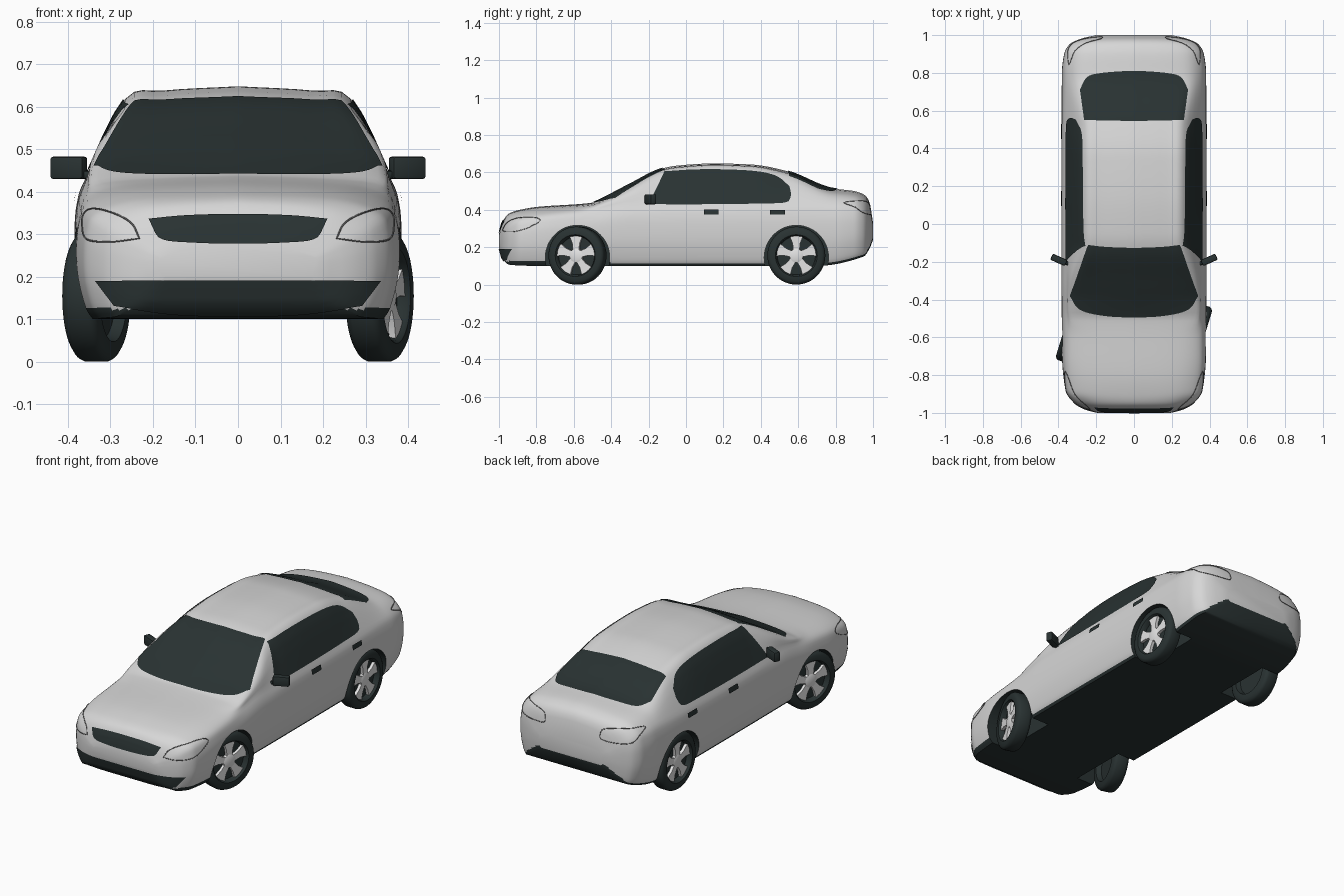
import bpy, bmesh, math
from mathutils import Vector, Matrix
from mathutils.bvhtree import BVHTree

if "Cube" in bpy.data.objects:
    bpy.data.objects.remove(bpy.data.objects["Cube"])


def material(name, color):
    m = bpy.data.materials.new(name)
    m.use_nodes = True
    m.diffuse_color = (*color, 1)
    m.node_tree.nodes["Principled BSDF"].inputs["Base Color"].default_value = (*color, 1)
    return m


PAINT = material("light grey paint", (.68, .68, .68))
DARK = material("dark glass and rubber", (.022, .032, .032))
SEAM = material("seam grey", (.16, .16, .16))
ALLOY = material("pale alloy", (.78, .78, .78))


def finish(name, bm, *mats, smooth=True):
    bmesh.ops.recalc_face_normals(bm, faces=bm.faces)
    mesh = bpy.data.meshes.new(name)
    bm.to_mesh(mesh)
    bm.free()
    ob = bpy.data.objects.new(name, mesh)
    bpy.context.collection.objects.link(ob)
    for m in mats:
        mesh.materials.append(m)
    if smooth:
        smooth_shade(ob)
    return ob


def smooth_shade(ob):
    bpy.ops.object.select_all(action='DESELECT')
    ob.select_set(True)
    bpy.context.view_layer.objects.active = ob
    bpy.ops.object.shade_smooth_by_angle(angle=math.radians(38))


def curve(*pts):
    """Monotone smooth curve through the points."""
    slope = [(b[1] - a[1]) / (b[0] - a[0]) for a, b in zip(pts, pts[1:])]
    tan = [slope[0]]
    for p, q in zip(slope, slope[1:]):
        tan.append(2 * p * q / (p + q) if p * q > 0 else 0)
    tan.append(slope[-1])

    def at(x):
        i = max(k for k in range(len(pts) - 1) if k == 0 or x >= pts[k][0])
        (a, u), (b, v) = pts[i], pts[i + 1]
        h = b - a
        t = min(max((x - a) / h, 0), 1)
        return (u * (1 + 2 * t) * (1 - t) ** 2 + v * t * t * (3 - 2 * t)
                + h * tan[i] * t * (1 - t) ** 2 + h * tan[i + 1] * t * t * (t - 1))
    return at


def spline(pts, n):
    """Catmull-Rom samples through the points."""
    p = [Vector(q) for q in pts]
    p = [p[0] * 2 - p[1]] + p + [p[-1] * 2 - p[-2]]
    out = []
    for a, b, c, d in zip(p, p[1:], p[2:], p[3:]):
        for k in range(n):
            t = k / n
            out.append(b + (c - a) * t / 2 + (a * 2 - b * 5 + c * 4 - d) * t * t / 2
                       + (b * 3 - a - c * 3 + d) * t ** 3 / 2)
    return out + [p[-2]]


# Body curves along the length
top = curve((-1, .27), (-.985, .325), (-.95, .378), (-.9, .397), (-.8, .415), (-.5, .438),
            (-.46, .455), (-.3, .537), (-.13, .62), (-.05, .636), (.15, .648), (.35, .642),
            (.54, .607), (.78, .515), (.9, .5), (.95, .482), (.98, .445), (1, .33))
base = curve((-1, .2), (-.98, .135), (-.94, .105), (-.8, .1), (.7, .1), (.95, .15), (.98, .19), (1, .24))
width = curve((-1, .19), (-.975, .27), (-.94, .325), (-.88, .363), (-.7, .381), (0, .385),
              (.8, .382), (.9, .37), (.95, .343), (.98, .285), (1, .2))
belt = curve((-1, .25), (-.97, .3), (-.9, .345), (-.5, .395), (-.3, .428), (.5, .435),
             (.9, .425), (.97, .39), (1, .31))
rail = curve((-1, .72), (-.6, .76), (-.45, .86), (-.3, .83), (-.09, .69), (.5, .69), (.75, .76), (1, .76))


def section(y):
    w, lo, mid, hi = width(y), base(y), belt(y), top(y)
    h = mid - lo
    edge = hi - min(.03, (hi - mid) * .4)
    keys = [(0, lo), (.9 * w, lo), (.945 * w, lo + .1 * h), (.99 * w, lo + .35 * h), (w, lo + .6 * h),
            (.985 * w, lo + .82 * h), (.93 * w, mid), (rail(y) * w, edge),
            (.45 * w, hi - (hi - edge) * .33), (0, hi)]
    half = [Vector(keys[0])] + spline(keys[1:], 4)
    return [(p.x, y, p.y) for p in half] + [(-p.x, y, p.y) for p in half[-2:0:-1]]


# Body shell
bm = bmesh.new()
N = 110
rings = []
for i in range(N + 1):
    t = 2 * i / N - 1
    y = .6 * math.sin(t * math.pi / 2) + .4 * t
    rings.append([bm.verts.new(p) for p in section(y)])
for a, b in zip(rings, rings[1:]):
    for k in range(len(a)):
        j = (k + 1) % len(a)
        bm.faces.new((a[k], a[j], b[j], b[k]))
bm.faces.new(rings[0])
bm.faces.new(rings[-1])
bmesh.ops.recalc_face_normals(bm, faces=bm.faces)
surface = BVHTree.FromBMesh(bm)
body = finish("body", bm, PAINT, DARK, smooth=False)

# Wheel arches
AXLES = (-.58, .59)
bm = bmesh.new()
for y in AXLES:
    for s in (-1, 1):
        bmesh.ops.create_cone(bm, cap_ends=True, segments=48, radius1=.172, radius2=.172, depth=.3,
                              matrix=Matrix.Translation((s * .39, y, .145)) @ Matrix.Rotation(math.pi / 2, 4, 'Y'))
cutter = finish("arch_cutter", bm, DARK, smooth=False)
cutter.hide_render = True
bpy.context.view_layer.objects.active = body
mod = body.modifiers.new("arches", 'BOOLEAN')
mod.operation, mod.solver, mod.object = 'DIFFERENCE', 'EXACT', cutter
bpy.ops.object.modifier_apply(modifier=mod.name)
bpy.data.objects.remove(cutter)

# Dark underside, lower lips and arch linings
for f in body.data.polygons:
    c, n = f.center, f.normal
    lip = (c.z < .125 and c.y < -.75) or (c.z < base(c.y) + .012 and c.y > .76)
    lining = any(math.hypot(c.y - y, c.z - .145) < .174 for y in AXLES) and \
        .2 < abs(c.x) and (abs(n.x) < .3 or abs(c.x) < .245)
    f.material_index = int(n.z < -.5 or lip or lining)
smooth_shade(body)


def project(u, v, view, lift):
    """Drop a flat point onto the body from one side."""
    start, ray = {"front": ((u, -2, v), (0, 1, 0)), "back": ((u, 2, v), (0, -1, 0)),
                  "top": ((u, v, 2), (0, 0, -1)), "left": ((2, u, v), (-1, 0, 0)),
                  "right": ((-2, u, v), (1, 0, 0))}[view]
    hit, normal, _, _ = surface.ray_cast(Vector(start), Vector(ray))
    if hit is None:
        hit, normal, _, _ = surface.find_nearest(Vector(start))
    return hit + normal * lift


def even(pts, n):
    """Resample a smooth line to n + 1 evenly spaced points."""
    line = spline(pts, 8)
    run = [0]
    for a, b in zip(line, line[1:]):
        run.append(run[-1] + (b - a).length)
    out = []
    for k in range(n + 1):
        d = run[-1] * k / n
        i = max(j for j in range(len(line) - 1) if run[j] <= d + 1e-9)
        out.append(line[i].lerp(line[i + 1], min(1, (d - run[i]) / (run[i + 1] - run[i]))))
    return out


def plate(name, lower, upper, view, nu=36, nv=14, lift=.004):
    bm = bmesh.new()
    grid = [[bm.verts.new(project(*a.lerp(b, j / nv), view, lift)) for j in range(nv + 1)]
            for a, b in zip(even(lower, nu), even(upper, nu))]
    for a, b in zip(grid, grid[1:]):
        for j in range(nv):
            bm.faces.new((a[j], b[j], b[j + 1], a[j + 1]))
    return finish(name, bm, DARK)


def mirrored(half):
    return [(-x, v) for x, v in half[::-1] if x > 0] + half


def seam(name, outline, view):
    data = bpy.data.curves.new(name, 'CURVE')
    data.dimensions, data.bevel_depth, data.bevel_resolution = '3D', .002, 1
    pts = [project(*p, view, .001) for p in spline(outline + outline[:1], 5)[:-1]]
    line = data.splines.new('POLY')
    line.points.add(len(pts) - 1)
    for p, q in zip(line.points, pts):
        p.co = (*q, 1)
    line.use_cyclic_u = True
    data.materials.append(SEAM)
    bpy.context.collection.objects.link(bpy.data.objects.new(name, data))


# Glass, grille and intake
plate("windscreen", mirrored([(0, -.495), (.18, -.482), (.29, -.45), (.338, -.38)]),
      mirrored([(0, -.125), (.15, -.12), (.242, -.11)]), "top")
plate("rear_window", mirrored([(0, .81), (.18, .798), (.25, .775), (.285, .71)]),
      mirrored([(0, .545), (.15, .547), (.262, .55)]), "top")
plate("grille", mirrored([(0, .277), (.1, .279), (.18, .288), (.205, .325)]),
      mirrored([(0, .346), (.12, .343), (.21, .335)]), "front")
plate("lower_intake", mirrored([(0, .11), (.15, .113), (.29, .132)]),
      mirrored([(0, .192), (.15, .192), (.333, .19)]), "front")

# Side windows, handles, lamps and mirrors
for side, s in (("left", 1), ("right", -1)):
    plate(side + "_side_window", [(-.2, .428), (.1, .428), (.4, .432), (.54, .44), (.562, .485)],
          [(-.115, .603), (.1, .615), (.35, .607), (.48, .58), (.553, .525)], side)
    for door, y in (("front", .095), ("rear", .45)):
        plate(f"{side}_{door}_handle", [(y, .373), (y + .08, .373)],
              [(y, .398), (y + .08, .398)], side, 4, 2, .008)
    lamp = [(.232, .29), (.25, .325), (.29, .348), (.34, .36), (.362, .348), (.366, .32), (.355, .288), (.3, .282)]
    seam(side + "_headlamp_seam", [(s * x, z) for x, z in lamp], "front")
    tail = [(.165, .395), (.18, .43), (.25, .445), (.33, .445), (.35, .42), (.335, .385), (.26, .375), (.18, .378)]
    seam(side + "_tail_lamp_seam", [(s * x, z) for x, z in tail], "back")

    bm = bmesh.new()
    for size, x, z in (((.085, .035, .053), .398, .456), ((.06, .02, .02), .35, .44)):
        turn = Matrix.Rotation(s * math.radians(24), 4, 'Z')
        place = Matrix.Translation((s * x, -.19 + (x - .398) * .4, z)) @ turn
        bmesh.ops.create_cube(bm, size=1, matrix=place @ Matrix.Diagonal((*size, 1)))
    bmesh.ops.bevel(bm, geom=bm.edges[:], offset=.007, segments=2, affect='EDGES', profile=.5)
    finish(side + "_mirror", bm, DARK)


def lathe(bm, profile, steps=48):
    verts = [bm.verts.new((x, 0, r)) for x, r in profile]
    edges = [bm.edges.new(e) for e in zip(verts, verts[1:])]
    bmesh.ops.spin(bm, geom=verts + edges, cent=(0, 0, 0), axis=(1, 0, 0),
                   angle=math.tau, steps=steps, use_duplicate=False)
    bmesh.ops.remove_doubles(bm, verts=bm.verts, dist=1e-5)


# Wheels, the front pair steered
for end, y, steer in (("front", AXLES[0], math.radians(-17)), ("rear", AXLES[1], 0)):
    for side, s in (("left", 1), ("right", -1)):
        place = Matrix.Translation((s * .333, y, .155)) @ Matrix.Rotation(steer + (0 if s > 0 else math.pi), 4, 'Z')
        bm = bmesh.new()
        lathe(bm, [(-.015, 0), (-.015, .1), (-.042, .108), (-.042, .138), (-.034, .15), (-.024, .155),
                   (.024, .155), (.034, .15), (.042, .138), (.042, .112), (.036, .106), (.012, .102), (.012, 0)])
        finish(f"{end}_{side}_tyre", bm, DARK).matrix_world = place
        bm = bmesh.new()
        lathe(bm, [(.034, 0), (.034, .024), (.03, .036), (.014, .038)], 24)
        for k in range(5):
            turn = Matrix.Rotation(math.tau * k / 5, 4, 'X')
            outline = [(-.016, .02), (.016, .02), (.02, .065), (.034, .1), (0, .106), (-.034, .1), (-.02, .065)]
            face = bm.faces.new([bm.verts.new(turn @ Vector((.03, u, r))) for u, r in outline])
            out = bmesh.ops.extrude_face_region(bm, geom=[face])["geom"]
            bmesh.ops.translate(bm, vec=(-.016, 0, 0), verts=[v for v in out if isinstance(v, bmesh.types.BMVert)])
        finish(f"{end}_{side}_rim", bm, ALLOY).matrix_world = place
